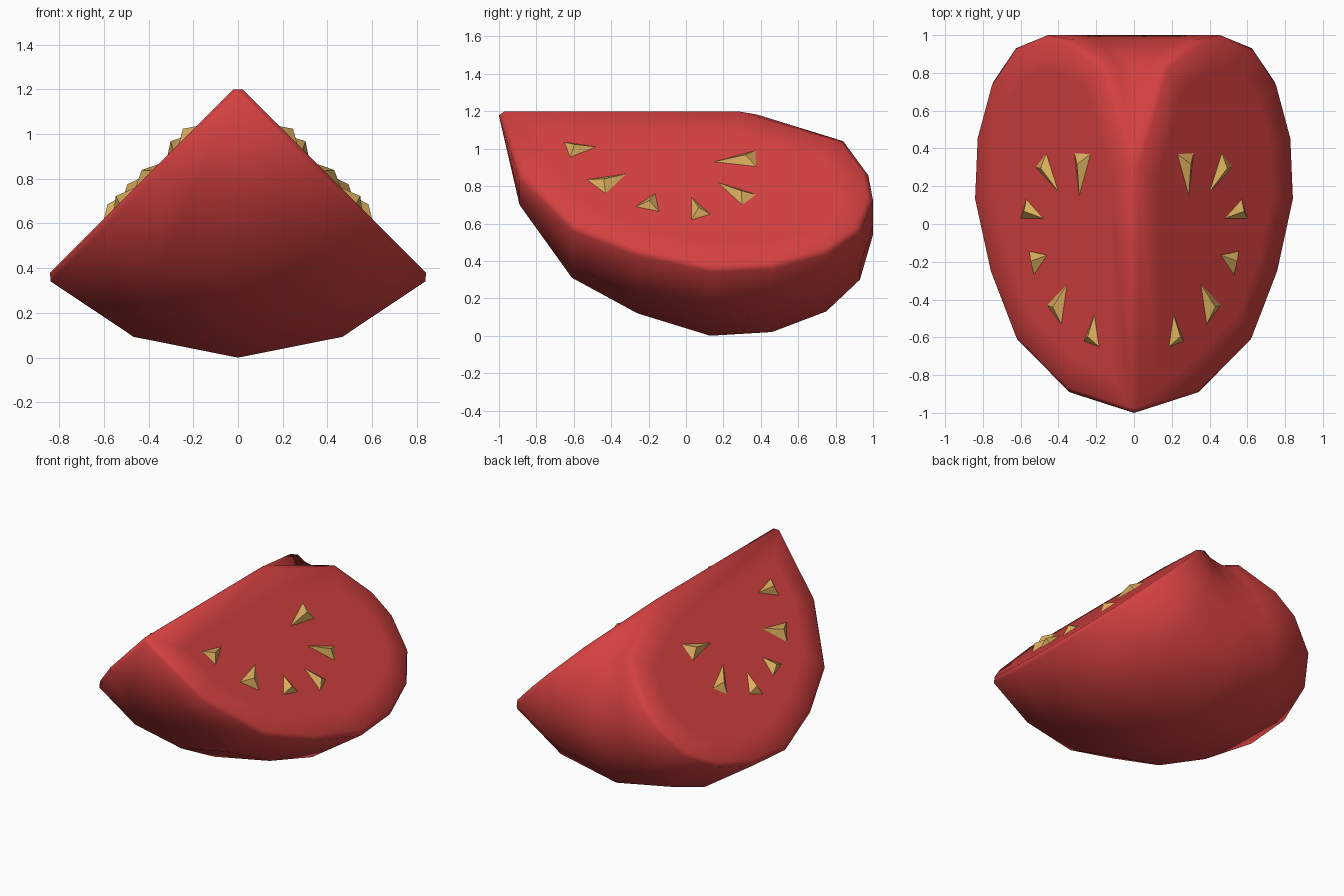
import bpy, bmesh, math
from mathutils import Vector

if "Cube" in bpy.data.objects:
    bpy.data.objects.remove(bpy.data.objects["Cube"])

AXIS_Z = 1.22  # height of the core line the wedge is revolved around


def material(name, rgb):
    m = bpy.data.materials.new(name)
    m.diffuse_color = (*rgb, 1)
    m.use_nodes = True
    m.node_tree.nodes["Principled BSDF"].inputs["Base Color"].default_value = m.diffuse_color
    return m


def add_object(name, bm, mat, smooth):
    bmesh.ops.recalc_face_normals(bm, faces=bm.faces[:])
    for f in bm.faces:
        f.smooth = smooth
    me = bpy.data.meshes.new(name)
    bm.to_mesh(me)
    bm.free()
    me.materials.append(mat)
    ob = bpy.data.objects.new(name, me)
    bpy.context.collection.objects.link(ob)
    return ob


red = material("tomato red", (0.66, 0.052, 0.052))
tan = material("seed tan", (0.70, 0.42, 0.11))

# Wedge: quarter revolve of the tomato profile (y, radius)
profile = [(-0.89, 0.52), (-0.61, 0.91), (-0.26, 1.10), (0.13, 1.22),
           (0.46, 1.20), (0.75, 1.09), (0.93, 0.92), (1.0, 0.68),
           (0.975, 0.49), (0.84, 0.23)]
bm = bmesh.new()
tip = bm.verts.new((0, -1.01, AXIS_Z))
stem = bm.verts.new((0, 0.29, AXIS_Z))
arcs = []
for i in range(5):
    a = math.radians(-45 + 22.5 * i)
    arcs.append([bm.verts.new((r * math.sin(a), y, AXIS_Z - r * math.cos(a)))
                 for y, r in profile])
for p, q in zip(arcs, arcs[1:]):
    bm.faces.new((tip, p[0], q[0]))
    bm.faces.new((stem, q[-1], p[-1]))
    for k in range(len(profile) - 1):
        bm.faces.new((p[k], p[k + 1], q[k + 1], q[k]))
cuts = [bm.faces.new([tip] + arcs[0] + [stem]),
        bm.faces.new([stem] + arcs[-1][::-1] + [tip])]
bmesh.ops.recalc_face_normals(bm, faces=bm.faces[:])

# Narrow bevel round the cut faces, then an inset to keep their middles flat
edges = list({e for f in cuts for e in f.edges})
bmesh.ops.bevel(bm, geom=edges, offset=0.03, segments=1, affect='EDGES',
                clamp_overlap=True)
big = sorted(bm.faces, key=lambda f: -f.calc_area())[:2]
bmesh.ops.inset_individual(bm, faces=big, thickness=0.15, use_even_offset=True)
add_object("tomato_wedge", bm, red, True)

# Seeds: low pyramids on both cut faces; tip and two base corners as (y, z)
seeds = [((-0.48, 1.01), (-0.65, 1.035), (-0.62, 0.955)),
         ((-0.32, 0.865), (-0.53, 0.835), (-0.43, 0.76)),
         ((-0.165, 0.76), (-0.27, 0.69), (-0.145, 0.665)),
         ((0.03, 0.74), (0.03, 0.62), (0.13, 0.65)),
         ((0.17, 0.82), (0.30, 0.70), (0.375, 0.755)),
         ((0.15, 0.93), (0.37, 0.99), (0.375, 0.905))]
for side, label in ((1, "right"), (-1, "left")):
    bm = bmesh.new()
    normal = Vector((side, 0, 1)).normalized()
    for tri in seeds:
        t, a, b = [Vector((side * (AXIS_Z - z), y, z)) for y, z in tri]
        top = (a + b) / 2 * 0.75 + t * 0.25 + normal * 0.035
        v = [bm.verts.new(c) for c in (t, a, b, top)]
        for ids in ((0, 1, 2), (0, 1, 3), (1, 2, 3), (2, 0, 3)):
            bm.faces.new([v[i] for i in ids])
    add_object("seeds_" + label, bm, tan, False)
